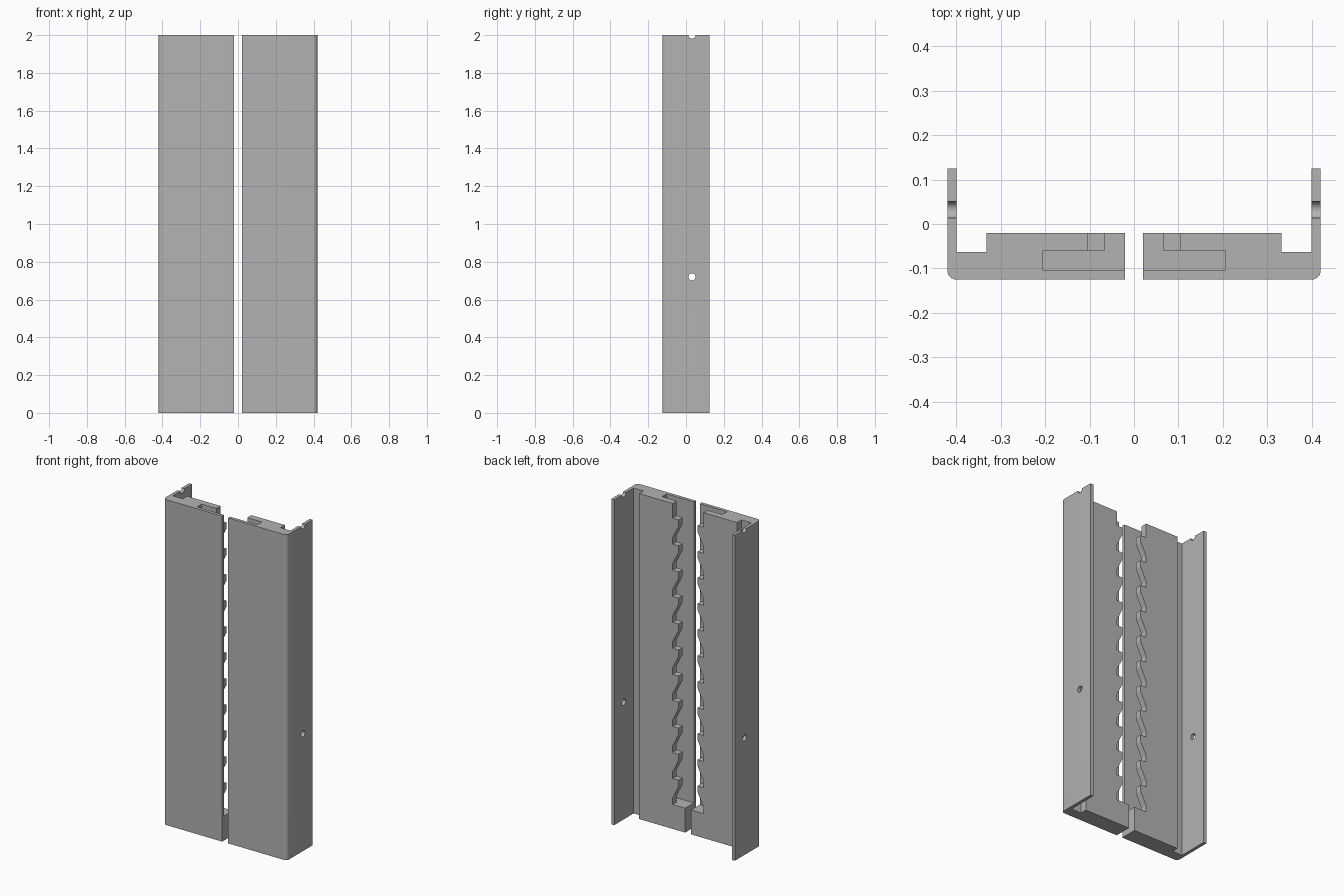
import bpy, bmesh, math
from mathutils import Vector

cube = bpy.data.objects.get("Cube")
if cube:
    bpy.data.objects.remove(cube, do_unlink=True)

grey = bpy.data.materials.new("plain_grey")
grey.use_nodes = True
colour = (0.45, 0.45, 0.45, 1)
grey.diffuse_color = colour
grey.node_tree.nodes["Principled BSDF"].inputs["Base Color"].default_value = colour

HEIGHT, FLOOR, PITCH, TEETH = 2.0, 0.15, 0.16, 11
INNER, OUTER, FRONT, CORNER = 0.02, 0.42, -0.125, 0.02


def prism(name, points, sweep):
    """Extrude a closed outline of 3D points along a vector."""
    bm = bmesh.new()
    face = bm.faces.new([bm.verts.new(p) for p in points])
    swept = bmesh.ops.extrude_face_region(bm, geom=[face])["geom"]
    bmesh.ops.translate(bm, vec=Vector(sweep),
                        verts=[v for v in swept if isinstance(v, bmesh.types.BMVert)])
    bmesh.ops.recalc_face_normals(bm, faces=bm.faces)
    mesh = bpy.data.meshes.new(name)
    bm.to_mesh(mesh)
    bm.free()
    mesh.materials.append(grey)
    obj = bpy.data.objects.new(name, mesh)
    bpy.context.collection.objects.link(obj)
    return obj


def cut(obj, cutter):
    """Subtract a cutter and remove it."""
    mod = obj.modifiers.new("cut", "BOOLEAN")
    mod.operation, mod.solver, mod.object = "DIFFERENCE", "EXACT", cutter
    bpy.context.view_layer.objects.active = obj
    bpy.ops.object.modifier_apply(modifier=mod.name)
    bpy.data.objects.remove(cutter, do_unlink=True)


def rail(name, s):
    # body section: face plate, rounded corner, side flange, groove, thick block
    section = [(INNER, FRONT)]
    for i in range(7):
        a = math.radians(-90 + 15 * i)
        section.append((OUTER - CORNER + CORNER * math.cos(a),
                        FRONT + CORNER + CORNER * math.sin(a)))
    section += [(OUTER, 0.125), (0.4, 0.125), (0.4, -0.0625),
                (0.332, -0.0625), (0.332, -0.02), (INNER, -0.02)]
    body = prism(name, [(s * x, y, 0) for x, y in section], (0, 0, HEIGHT))

    # wide inner pocket, open at the top and toward the centre
    pocket = [(0, -0.105), (0.205, -0.105), (0.205, -0.06), (0, -0.06)]
    cut(body, prism("pocket_cutter", [(s * x, y, FLOOR) for x, y in pocket], (0, 0, HEIGHT)))

    # notched slot through the back lip
    tip, root = 0.065, 0.105
    edge = [(0, FLOOR), (root, FLOOR)]
    for k in range(1, TEETH + 1):
        z = FLOOR + k * PITCH
        edge += [(root, z - 0.12), (tip, z - 0.04), (tip, z), (root, z)]
    edge += [(root, HEIGHT + 0.1), (0, HEIGHT + 0.1)]
    cut(body, prism("slot_cutter", [(s * x, -0.08, z) for x, z in edge], (0, 0.1, 0)))

    # pin hole and half hole at the top of the flange
    for z in (0.72, HEIGHT):
        ring = [(s * 0.38, 0.032 + 0.019 * math.cos(math.tau * i / 32),
                 z + 0.019 * math.sin(math.tau * i / 32)) for i in range(32)]
        cut(body, prism("hole_cutter", ring, (s * 0.06, 0, 0)))

    bpy.ops.object.select_all(action="DESELECT")
    body.select_set(True)
    bpy.context.view_layer.objects.active = body
    bpy.ops.object.shade_smooth_by_angle(angle=math.radians(25))


rail("left_rail", 1)
rail("right_rail", -1)
